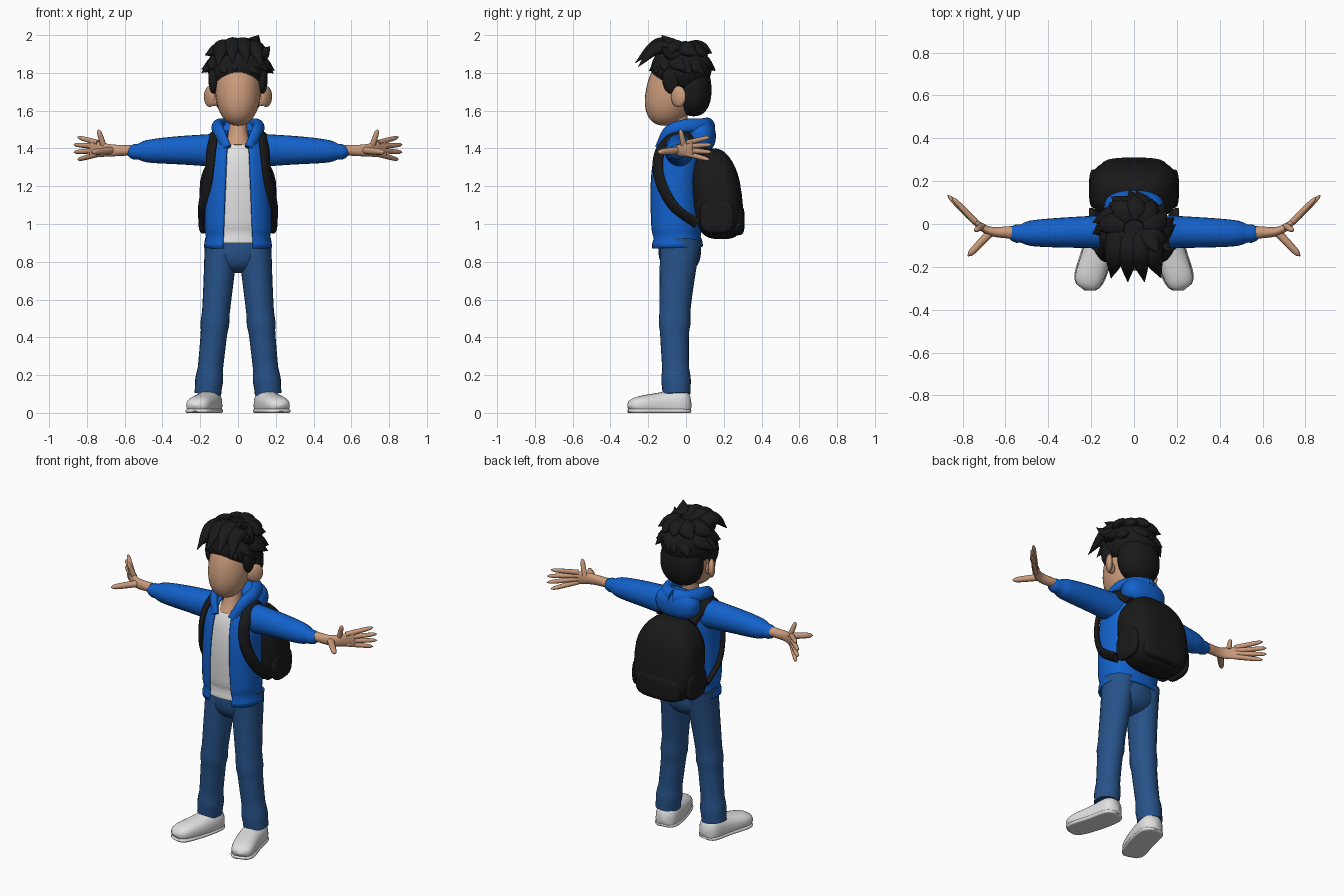
import bpy, bmesh, math, random
from mathutils import Matrix, Vector

random.seed(4)
SIDEWAYS, BACK, UP = Matrix.Identity(3)
default_cube = bpy.data.objects.get("Cube")
if default_cube:
    bpy.data.objects.remove(default_cube, do_unlink=True)


def material(name, *colour):
    mat = bpy.data.materials.new(name)
    mat.use_nodes = True
    mat.diffuse_color = (*colour, 1)
    shader = next(node for node in mat.node_tree.nodes if node.type == 'BSDF_PRINCIPLED')
    shader.inputs["Base Color"].default_value = mat.diffuse_color
    return mat


skin = material("skin", .6, .33, .2)
black = material("black", .01, .01, .01)
blue = material("jacket blue", .006, .12, .6)
denim = material("denim", .02, .085, .25)
white = material("white", .75, .75, .75)


def link(name, mesh):
    obj = bpy.data.objects.new(name, mesh)
    bpy.context.collection.objects.link(obj)
    return obj


def finish(name, bm, mat):
    bmesh.ops.recalc_face_normals(bm, faces=bm.faces)
    mesh = bpy.data.meshes.new(name)
    bm.to_mesh(mesh)
    bm.free()
    mesh.materials.append(mat)
    obj = link(name, mesh)
    bpy.ops.object.select_all(action='DESELECT')
    obj.select_set(True)
    bpy.context.view_layer.objects.active = obj
    bpy.ops.object.shade_smooth_by_angle(angle=math.radians(50))
    return obj


def mirrored(obj):
    """Name the part as the left one and add its right twin."""
    mesh = obj.data.copy()
    mesh.transform(Matrix.Scale(-1, 4, SIDEWAYS))
    mesh.flip_normals()
    link("right_" + obj.name, mesh)
    obj.name = "left_" + obj.name


def soft(value, power):
    return math.copysign(abs(value) ** (2 / power), value)


def bump(t, where):
    return math.exp(-((t - where) * 30) ** 2)


def rounded(t):
    return max(1 - abs(2 * t - 1) ** 6, .001) ** .5


def round_tip(t):
    return max(1 - t ** 8, .01) ** .5


def spline(points, steps):
    """Smooth path through the points."""
    points = [Vector(p) for p in points]
    points = [2 * points[0] - points[1], *points, 2 * points[-1] - points[-2]]
    path = []
    for p, q, r, s in zip(points, points[1:], points[2:], points[3:]):
        for i in range(steps):
            t = i / steps
            path.append(q + t / 2 * (r - p + t * (2 * p - 5 * q + 4 * r - s + t * (3 * (q - r) + s - p))))
    return path + [points[-2]]


def tube(name, mat, points, width, depth, ref=BACK, centre=None, square=2, sides=24, steps=12, caps=True, edit=None):
    """Skin a path; width lies across ref and depth along it, each a number or a rule of the way along."""
    path = spline(points, steps)
    bm = bmesh.new()
    loops = []
    for i, p in enumerate(path):
        t = i / (len(path) - 1)
        along = (path[min(i + 1, len(path) - 1)] - path[max(i - 1, 0)]).normalized()
        across = (p - Vector(centre) if centre else ref).cross(along).normalized()
        deep = along.cross(across)
        across, deep = (axis * (size(t) if callable(size) else size)
                        for axis, size in ((across, width), (deep, depth)))
        angles = [math.tau * k / sides for k in range(sides)]
        loops.append([bm.verts.new(p + across * soft(math.cos(a), square) + deep * soft(math.sin(a), square))
                      for a in angles])
    for low, high in zip(loops, loops[1:]):
        for k in range(sides):
            bm.faces.new((low[k - 1], low[k], high[k], high[k - 1]))
    if caps:
        bm.faces.new(loops[0])
        bm.faces.new(loops[-1])
    if edit:
        edit(bm)
    return finish(name, bm, mat)


def blob(name, mat, place, size, square=2, boxy=2, taper=0, lean=0, turn=0):
    """Rounded box or ball; taper narrows the top and lean shifts it back."""
    bm = bmesh.new()
    bmesh.ops.create_uvsphere(bm, u_segments=32, v_segments=24, radius=1)
    for v in bm.verts:
        flat = Vector((v.co.x, v.co.y))
        reach = flat.length
        angle = math.atan2(flat.y, flat.x)
        z = soft(v.co.z, boxy)
        wide = soft(reach, boxy) * (1 - taper * max(z, 0) ** 2)
        v.co = (wide * soft(math.cos(angle), square), wide * soft(math.sin(angle), square) + lean * z, z)
    bmesh.ops.scale(bm, vec=size, verts=bm.verts)
    bmesh.ops.rotate(bm, matrix=Matrix.Rotation(turn, 3, 'Z'), verts=bm.verts)
    bmesh.ops.translate(bm, vec=place, verts=bm.verts)
    return finish(name, bm, mat)


# Shoes with flat soles
def flatten(bm):
    for v in bm.verts:
        v.co.z = max(v.co.z, 0)


def shoe_part(name, height, width, depth):
    line = [(x, y, height) for x, y in ((.14, .03), (.17, -.13), (.23, -.31))]
    mirrored(tube(name, white, line, lambda t: width * rounded(t), lambda t: depth(t) * rounded(t),
                  ref=UP, square=2.4, edit=flatten))


shoe_part("shoe", .04, .07, lambda t: .1 - .06 * t)
shoe_part("sole", .01, .075, lambda t: .02)

# Jeans with knee and ankle folds
def folds(t):
    return .006 * bump(t, .53) + .01 * bump(t, .9) + .007 * bump(t, .98)


mirrored(tube("trouser_leg", denim, [(.085, -.03, .92), (.12, -.06, .5), (.16, -.05, .1)],
              lambda t: .066 + .025 * (1 - t) ** 2 + folds(t), lambda t: .07 + .04 * (1 - t) ** 2 + folds(t)))
blob("trouser_seat", denim, (0, -.033, .87), (.165, .113, .13), boxy=2.5)

# Shirt and jacket shell with an open front
def chest_width(t):
    return .18 - .015 * t - .09 * t ** 10 - .01 * bump(t, .09)


def chest_depth(t):
    return .14 - .01 * t - .07 * t ** 10 - .01 * bump(t, .09)


def torso(name, mat, bottom, top, inset, **extra):
    return tube(name, mat, [(0, -.05, bottom), (0, -.06, 1.2), (0, -.03, top)], lambda t: chest_width(t) - inset,
                lambda t: chest_depth(t) - inset, square=2.3, sides=40, **extra)


def open_front(bm):
    slope, half = .04, .06
    for side in (1, -1):
        bmesh.ops.bisect_plane(bm, geom=bm.verts[:] + bm.edges[:] + bm.faces[:],
                               plane_co=(side * half, 0, 1.4), plane_no=(side, 0, slope))
    middles = {face: face.calc_center_median() for face in bm.faces}
    gap = [face for face, mid in middles.items()
           if mid.y < -.05 and abs(mid.x) < half + (1.4 - mid.z) * slope]
    bmesh.ops.delete(bm, geom=gap, context='FACES')


torso("shirt", white, .905, 1.46, .018)
jacket = torso("jacket", blue, .875, 1.49, 0, caps=False, edit=open_front)
shell = jacket.modifiers.new("thickness", 'SOLIDIFY')
shell.thickness = .014
shell.offset = -1

# Sleeves gathered at the cuffs
mirrored(tube("sleeve", blue, [(.08, -.035, 1.39), (.33, -.04, 1.39), (.595, -.046, 1.38)],
              lambda t: (.08 - .02 * t - .01 * bump(t, .87)) * round_tip(t),
              lambda t: (.09 - .033 * t - .01 * bump(t, .87)) * round_tip(t), ref=UP))

# Hands with spread fingers
mirrored(tube("palm", skin, [(.57, -.04, 1.39), (.68, -.03, 1.39), (.78, .04, 1.4)],
              lambda t: .03 - .02 * t, lambda t: .028 + .02 * t * t, ref=UP))


def finger(name, start, end, radius):
    size = lambda t: radius * (1 - .2 * t) * round_tip(t)
    mirrored(tube(name, skin, [start, end], size, size, ref=UP, sides=12))


finger("thumb", (.67, -.04, 1.39), (.775, -.15, 1.38), .02)
finger("first_finger", (.71, -.01, 1.41), (.74, -.03, 1.5), .016)
for n, name in enumerate(("second_finger", "third_finger", "fourth_finger", "fifth_finger")):
    bend = abs(n - 1.5)
    finger(name, (.74, .01, 1.43 - n * .02), (.88 - bend * .02, .14 - bend * .01, 1.46 - n * .04), .015)

# Neck, head and ears
tube("neck", skin, [(0, -.06, 1.41), (0, -.035, 1.6)], lambda t: .045 + .03 * (1 - t) ** 3,
     lambda t: .047 + .03 * (1 - t) ** 3)
blob("head", skin, (0, -.07, 1.72), (.12, .14, .2), boxy=2.2, lean=.3)
mirrored(blob("ear", skin, (.15, -.04, 1.675), (.02, .045, .056), turn=-.6))
mirrored(blob("ear_root", skin, (.125, -.055, 1.66), (.03, .02, .035)))

# Hood folded around the neck
mirrored(tube("hood_rim", blue, [(.06, -.14, 1.4), (.1, -.09, 1.49), (.11, 0, 1.52), (.07, .09, 1.52), (0, .12, 1.52)],
              lambda t: .03 + .015 * t, lambda t: .02 + .015 * t, centre=(0, -.02, 1.46)))
blob("hood_bag", blue, (0, .078, 1.465), (.14, .08, .085), square=2.4, boxy=2.4)

# Backpack, pockets and straps
blob("backpack", black, (0, .16, 1.16), (.205, .135, .24), square=3, boxy=3.2, taper=.25, lean=-.2)
blob("front_pocket", black, (0, .26, 1.02), (.155, .05, .08), square=3, boxy=4)
blob("pocket_flap", black, (0, .25, 1.17), (.14, .042, .04), square=3, boxy=3)
mirrored(blob("side_pocket", black, (.185, .165, 1.04), (.025, .09, .09), square=3, boxy=3))
mirrored(tube("strap", black, [(.11, .1, 1.38), (.13, -.02, 1.475), (.14, -.13, 1.4), (.155, -.145, 1.26),
                               (.185, -.07, 1.1), (.185, .06, 1)], .033, .015, centre=(0, -.03, 1.28)))

# Hair: close cap, tapering locks in two tiers, a quiff and a crest
blob("hair_cap", black, (0, -.025, 1.82), (.16, .16, .14))
blob("hair_back", black, (0, .04, 1.71), (.135, .095, .14), boxy=2.3)
mirrored(blob("sideburn", black, (.13, -.08, 1.77), (.027, .045, .08)))


def lock(name, root, middle, tip, size):
    swell = lambda t: max(math.sin(math.pi * (1 + 3 * t) / 4), .03)
    tube(name, black, [root, middle, tip], lambda t: size * swell(t), lambda t: size * .7 * swell(t),
         centre=(0, -.02, 1.75), sides=16, steps=6)


def around(angle, reach, height):
    return reach * math.cos(angle), reach * .9 * math.sin(angle) - .02, height


def tier(name, count, reach, top, drop):
    for n in range(count):
        angle = math.tau * (n + random.random() / 2) / count
        sway = random.uniform(-.015, .015)
        lock(f"{name}_lock_{n}", around(angle, .04, top), around(angle, reach * .65, top - .02 + sway),
             around(angle + random.uniform(.1, .4), reach, top - drop + sway), .056)


tier("lower", 13, .195, 1.875, .065)
tier("upper", 9, .175, 1.94, .045)
for n in range(4):
    x = .06 * (n - 1.5)
    lift = .03 - abs(x) * .3
    lock(f"quiff_{n}", (x, -.03, 1.93), (x, -.15, 1.93 + lift), (x * 1.3 + .01, -.25 - lift, 1.83 + lift), .05)
for n, (x, z) in enumerate(((.11, 2), (.17, 1.94), (-.03, 1.99), (-.12, 1.96))):
    lock(f"crest_{n}", (x * .3, -.01, 1.92), (x * .7, -.08, z - .045), (x, -.13, z), .048)
